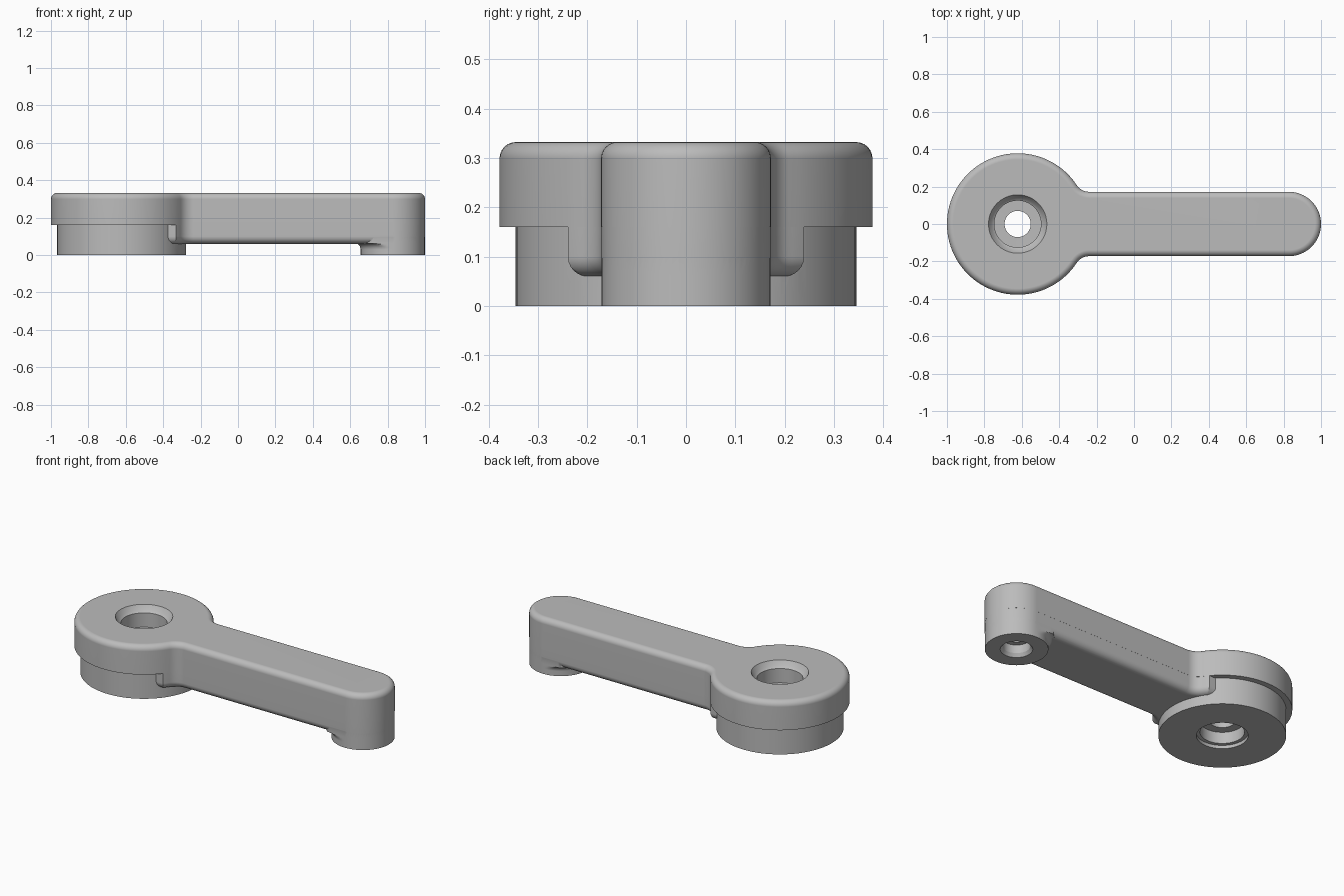
import bpy, bmesh
from math import pi, sin, cos, asin, atan2, sqrt, radians

if "Cube" in bpy.data.objects:
    bpy.data.objects.remove(bpy.data.objects["Cube"])

HEAD_X, HEAD_R = -0.622, 0.378      # round head
END_X, HALF = 0.828, 0.172          # arm tip and half width
FILLET = 0.08                       # corner between head and arm
TOP, ARM_BOTTOM, HEAD_BOTTOM = 0.332, 0.06, 0.16

grey = bpy.data.materials.new("plain_grey")
grey.use_nodes = True
grey.diffuse_color = (0.5, 0.5, 0.5, 1)
grey.node_tree.nodes["Principled BSDF"].inputs["Base Color"].default_value = grey.diffuse_color


def loft(name, rings):
    """Solid through stacked rings of (x, y, z) points."""
    bm = bmesh.new()
    loops = [[bm.verts.new(p) for p in ring] for ring in rings]
    n = len(loops[0])
    for a, b in zip(loops, loops[1:]):
        for i in range(n):
            j = (i + 1) % n
            bm.faces.new((a[i], a[j], b[j], b[i]))
    bm.faces.new(loops[0][::-1])
    bm.faces.new(loops[-1])
    bmesh.ops.recalc_face_normals(bm, faces=bm.faces)
    mesh = bpy.data.meshes.new(name)
    bm.to_mesh(mesh)
    bm.free()
    mesh.materials.append(grey)
    obj = bpy.data.objects.new(name, mesh)
    bpy.context.collection.objects.link(obj)
    return obj


def arc(cx, cy, r, a0, a1, n):
    return [(cx + r * cos(a0 + (a1 - a0) * i / n),
             cy + r * sin(a0 + (a1 - a0) * i / n)) for i in range(n + 1)]


def lathe(name, cx, profile, n=72):
    return loft(name, [[(x, y, z) for x, y in arc(cx, 0, r, 0, 2 * pi, n)[:-1]]
                       for r, z in profile])


def outline(d, z, lower=False):
    """Lever outline inset by d; the lower one stops inside the hub."""
    cy = HALF + FILLET
    cx = HEAD_X + sqrt((HEAD_R + FILLET) ** 2 - cy ** 2)
    tangent = atan2(cy, cx - HEAD_X)
    if lower:
        flare = 0.24 - d
        half = [(-0.42, flare)] + arc(HEAD_X, 0, HEAD_R - d,
                                      asin(flare / (HEAD_R - d)), tangent, 4)
    else:
        half = arc(HEAD_X, 0, HEAD_R - d, pi, tangent, 40)
    half += arc(cx, cy, FILLET + d, tangent + pi, 1.5 * pi, 8)[1:]
    half += arc(END_X, 0, HALF - d, pi / 2, 0, 20)
    start = 0 if lower else 1
    pts = half + [(x, -y) for x, y in half[-2:start - 1 if start else None:-1]]
    if not lower:
        pts = half + [(x, -y) for x, y in half[-2:0:-1]]
    return [(x, y, z) for x, y in pts]


def rounding(r, steps=6):
    """Inset and height pairs of a quarter round."""
    return [(r * (1 - cos(pi / 2 * i / steps)), r * sin(pi / 2 * i / steps))
            for i in range(steps + 1)]


# Head and upper arm with a rounded top rim
lever = loft("lever_handle", [outline(0, HEAD_BOTTOM)] +
             [outline(d, TOP - 0.033 + h) for d, h in rounding(0.033)])

# Lower arm with rounded bottom edges, flaring into the hub
lower_arm = loft("lower_arm", [outline(d + 0.0005, ARM_BOTTOM + 0.04 - h, True)
                               for d, h in rounding(0.04)[::-1]] +
                 [outline(0.0005, 0.2, True)])

# Hub below the head
hub = lathe("hub", HEAD_X, [(0.345, 0), (0.345, 0.21)], 96)


# Post below the arm tip, with a small fillet towards the arm
def post_ring(r, z):
    lim = HALF - 0.001
    ring = []
    for x, y in arc(0, 0, 1, 0, 2 * pi, 72)[:-1]:
        s = lim if x > 0 else r
        ring.append((END_X + x * s, max(-lim, min(lim, y * s)), z))
    return ring


post = loft("post", [post_ring(HALF, 0)] +
            [post_ring(HALF + d, 0.03 + h) for d, h in rounding(0.033)] +
            [post_ring(HALF + 0.033, 0.15)])

# Stepped through hole in the head and blind hole in the post
head_hole = lathe("head_hole_cutter", HEAD_X,
                  [(0.14, -0.05), (0.14, 0.02), (0.12, 0.021), (0.12, 0.09),
                   (0.07, 0.091), (0.07, 0.209), (0.125, 0.21), (0.125, 0.295),
                   (0.14, 0.305), (0.156, TOP), (0.156, 0.4)])
post_hole = lathe("post_hole_cutter", END_X,
                  [(0.088, -0.05), (0.088, 0), (0.075, 0.02), (0.075, 0.07),
                   (0.045, 0.071), (0.045, 0.15)])

# Join the parts, then cut the holes
bpy.context.view_layer.objects.active = lever
for part, operation in ((lower_arm, 'UNION'), (hub, 'UNION'), (post, 'UNION'),
                        (head_hole, 'DIFFERENCE'), (post_hole, 'DIFFERENCE')):
    part.hide_render = True
    mod = lever.modifiers.new(part.name, 'BOOLEAN')
    mod.object, mod.operation, mod.solver = part, operation, 'EXACT'
    bpy.ops.object.modifier_apply(modifier=mod.name)
    bpy.data.objects.remove(part)

# Smooth shading with crisp edges
bpy.ops.object.select_all(action='DESELECT')
lever.select_set(True)
bpy.ops.object.shade_smooth_by_angle(angle=radians(32))
normals = lever.modifiers.new("weighted_normals", 'WEIGHTED_NORMAL')
normals.keep_sharp = True
